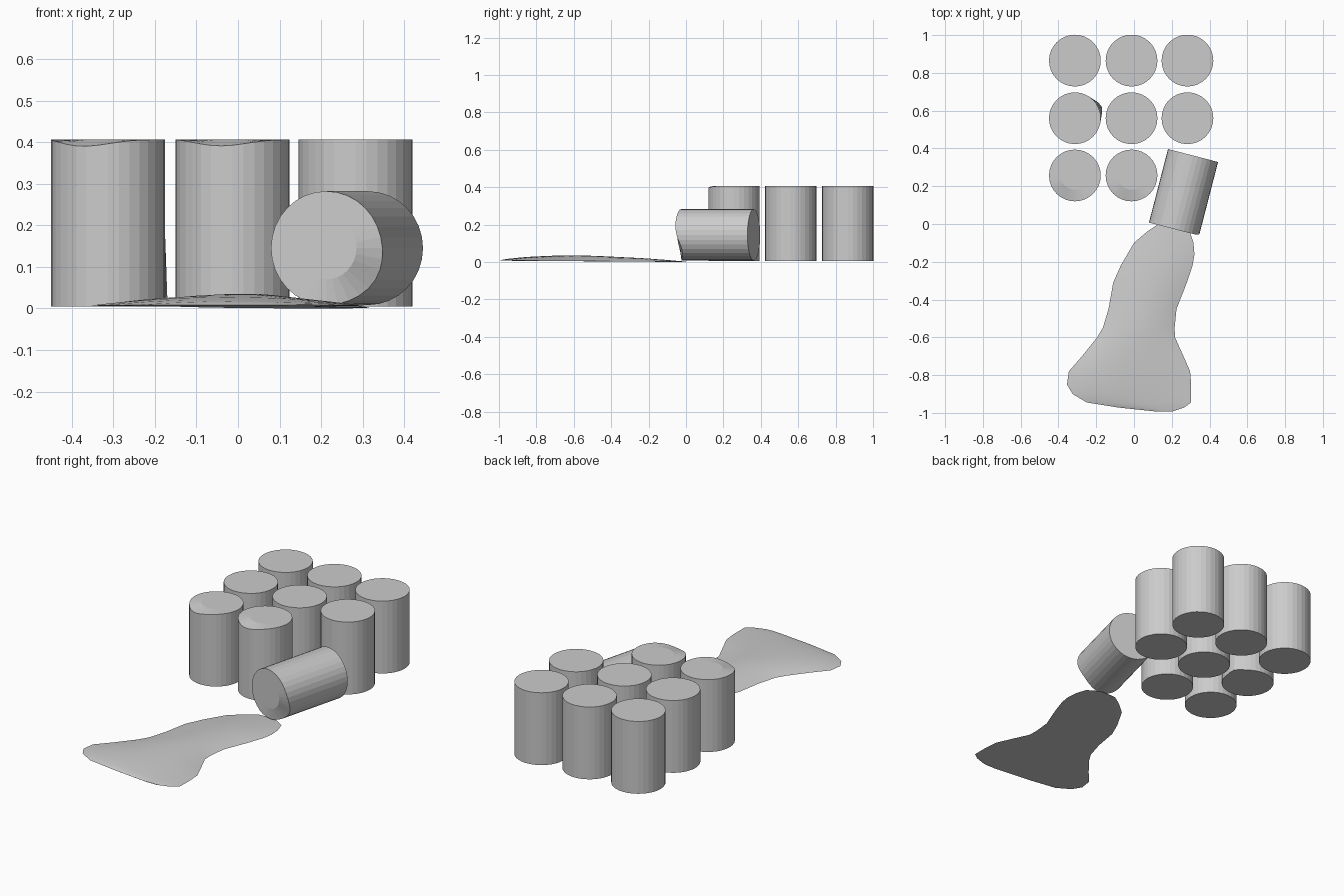
import bpy, bmesh, math
from mathutils import Matrix, Vector

if "Cube" in bpy.data.objects:
    bpy.data.objects.remove(bpy.data.objects["Cube"])

R, H, N = 0.137, 0.402, 32


def link(name, bm):
    bmesh.ops.recalc_face_normals(bm, faces=bm.faces)
    me = bpy.data.meshes.new(name)
    bm.to_mesh(me)
    bm.free()
    ob = bpy.data.objects.new(name, me)
    bpy.context.collection.objects.link(ob)
    return ob


def bump(angle, centre, width):
    d = (angle - centre + 180) % 360 - 180
    return math.exp(-(d / width) ** 2)


# Can along local z, optionally with a dented rim and a bulged side
def can(name, matrix, dent=None, bulge=None):
    bm = bmesh.new()
    rings = []
    for z, r in ((0, R), (H * 0.66, R), (H, R), (H, R * 0.55)):
        ring = []
        for i in range(N):
            a = 360 * i / N
            rr, zz = r, z
            if dent and z == H and r == R:
                zz -= dent[1] * bump(a, dent[0], 36)
            if bulge and z == 0:
                rr += bulge[1] * bump(a, bulge[0], 16)
            t = math.radians(a)
            ring.append(bm.verts.new((rr * math.cos(t), rr * math.sin(t), zz)))
        rings.append(ring)
    for lo, hi in zip(rings, rings[1:]):
        for i in range(N):
            j = (i + 1) % N
            bm.faces.new((lo[i], lo[j], hi[j], hi[i]))
    bm.faces.new(rings[0][::-1])
    bm.faces.new(rings[-1])
    ob = link(name, bm)
    ob.matrix_world = matrix
    return ob


# Standing cans: three by three with the front right one missing
dents = {(0, 0): (-115, 0.016), (1, 0): (-102, 0.015)}
for ix, x in enumerate((-0.313, -0.013, 0.283)):
    for iy, y in enumerate((0.257, 0.56, 0.865)):
        if (ix, iy) == (2, 0):
            continue
        can(f"standing_can_{ix}_{iy}", Matrix.Translation((x, y, 0.004)),
            dents.get((ix, iy)), (24, 0.018) if (ix, iy) == (0, 1) else None)

# Tipped can, its open end facing the spill
axis = Vector((-0.25, -0.968, 0)).normalized()
side = Vector((-axis.y, axis.x, 0))
turn = Matrix((side, Vector((0, 0, 1)), axis)).transposed().to_4x4()
can("tipped_can", Matrix.Translation((0.3125, 0.3625, 0.145)) @ turn, (-38, 0.034))

# Spill: rows of (y, left x, right x, dome height)
rows = [(0.0, 0.13, 0.23, 0.001), (-0.04, 0.07, 0.295, 0.004), (-0.1, 0.0, 0.315, 0.009),
        (-0.16, -0.035, 0.32, 0.013), (-0.22, -0.07, 0.31, 0.017), (-0.31, -0.11, 0.28, 0.021),
        (-0.45, -0.135, 0.225, 0.027), (-0.55, -0.165, 0.215, 0.03), (-0.6, -0.195, 0.217, 0.03),
        (-0.7, -0.275, 0.262, 0.028), (-0.78, -0.345, 0.297, 0.024), (-0.85, -0.355, 0.303, 0.02),
        (-0.9, -0.325, 0.303, 0.015), (-0.945, -0.25, 0.302, 0.01), (-0.972, -0.08, 0.265, 0.006),
        (-0.993, 0.12, 0.2, 0.001)]
bm = bmesh.new()
M = 12
top, low = [], []
for y, xl, xr, h in rows:
    base = -0.007 * y
    pts = [(xl + (xr - xl) * k / M, 1 - abs(2 * k / M - 1) ** 2) for k in range(M + 1)]
    t = [bm.verts.new((x, y, base + 0.001 + h * f)) for x, f in pts]
    top.append(t)
    low.append([t[0]] + [bm.verts.new((x, y, base)) for x, f in pts[1:-1]] + [t[-1]])
for grid in (top, low):
    for a, b in zip(grid, grid[1:]):
        for k in range(M):
            bm.faces.new((a[k], a[k + 1], b[k + 1], b[k]))
for i in (0, -1):
    bm.faces.new(top[i] + low[i][-2:0:-1])
spill = link("spilled_liquid", bm)
bpy.context.view_layer.objects.active = spill
spill.select_set(True)
bpy.ops.object.shade_smooth_by_angle()
